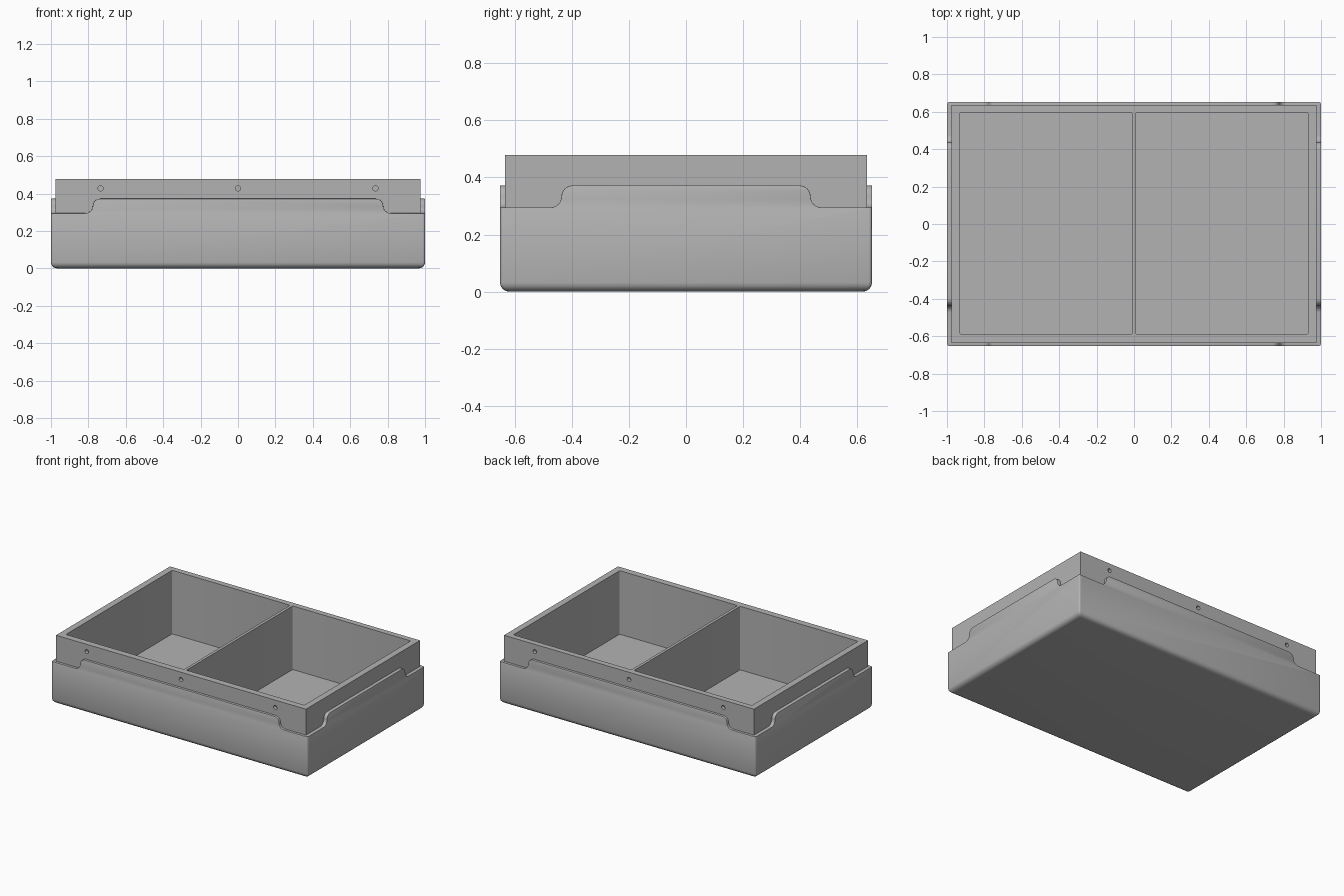
import bpy, bmesh
from math import sin, cos, pi, radians
from mathutils import Matrix

if "Cube" in bpy.data.objects:
    bpy.data.objects.remove(bpy.data.objects["Cube"], do_unlink=True)

HX, HY, TOP = 1.0, 0.652, 0.478        # outer half sizes and height
WX, WY = 0.975, 0.635                  # upper wall half sizes
LOW, HIGH = 0.295, 0.372               # lip heights at corners and middle

grey = bpy.data.materials.new("grey plastic")
grey.use_nodes = True
grey.diffuse_color = (0.45, 0.45, 0.45, 1)
grey.node_tree.nodes["Principled BSDF"].inputs["Base Color"].default_value = (0.45, 0.45, 0.45, 1)


def make_object(name, bm, helper=False):
    bmesh.ops.recalc_face_normals(bm, faces=bm.faces)
    mesh = bpy.data.meshes.new(name)
    bm.to_mesh(mesh)
    bm.free()
    mesh.materials.append(grey)
    obj = bpy.data.objects.new(name, mesh)
    bpy.context.collection.objects.link(obj)
    obj.hide_render = helper
    return obj


def loft(rings):
    """Closed solid through rings of equal point count."""
    bm = bmesh.new()
    loops = [[bm.verts.new(p) for p in ring] for ring in rings]
    n = len(loops[0])
    for a, b in zip(loops, loops[1:]):
        for i in range(n):
            j = (i + 1) % n
            bm.faces.new((a[i], a[j], b[j], b[i]))
    bm.faces.new(loops[0])
    bm.faces.new(loops[-1])
    return bm


def rounded_ring(cx, cy, hx, hy, r, z, steps=4):
    pts = []
    for k, (sx, sy) in enumerate([(1, 1), (-1, 1), (-1, -1), (1, -1)]):
        for i in range(steps + 1):
            a = (k + i / steps) * pi / 2
            pts.append((cx + sx * (hx - r) + r * cos(a),
                        cy + sy * (hy - r) + r * sin(a), z))
    return pts


def lip_outline(w, end):
    """Region above the lip: raised middle with an S curve down at each end."""
    r = (HIGH - LOW) / 2
    arc = [i * pi / 12 for i in range(7)]
    half = [(w + r * sin(a), HIGH - r + r * cos(a)) for a in arc]
    half += [(w + 2 * r - r * cos(a), LOW + r - r * sin(a)) for a in arc[1:]]
    half += [(end, LOW), (end, 0.6)]
    return half + [(-u, z) for u, z in reversed(half)]


def cut(target, cutters):
    """Subtract the cutters for good and remove them."""
    for c in cutters:
        mod = target.modifiers.new("cut", 'BOOLEAN')
        mod.operation, mod.solver, mod.object = 'DIFFERENCE', 'EXACT', c
    deps = bpy.context.evaluated_depsgraph_get()
    target.data = bpy.data.meshes.new_from_object(target.evaluated_get(deps))
    target.modifiers.clear()
    for c in cutters:
        bpy.data.objects.remove(c, do_unlink=True)


# Outer body with a rounded bottom edge
R = 0.032
levels = [(R * (1 - sin(i * pi / 8)), R * (1 - cos(i * pi / 8))) for i in range(5)]
levels.append((0, TOP))
tray = make_object("storage_tray", loft(
    [rounded_ring(0, 0, HX - d, HY - d, 0.012, z) for d, z in levels]))

# Step the four upper walls in behind the curved lip
cutters = []
for s in (-1, 1):
    front = lip_outline(0.738, 1.2)
    side = lip_outline(0.398, 0.9)
    cutters.append(make_object("lip_cutter", loft(
        [[(u, s * y, z) for u, z in front] for y in (WY, 0.8)]), True))
    cutters.append(make_object("lip_cutter", loft(
        [[(s * x, u, z) for u, z in side] for x in (WX, 1.2)]), True))
cut(tray, cutters)

# Soften the outer edge of the lip
bm = bmesh.new()
bm.from_mesh(tray.data)
bmesh.ops.remove_doubles(bm, verts=bm.verts, dist=0.0002)


def on_lip(e):
    outer = all(abs(v.co.x) > HX - 0.001 or abs(v.co.y) > HY - 0.001 for v in e.verts)
    inside = all(LOW - 0.01 < v.co.z < HIGH + 0.01 for v in e.verts)
    return outer and inside and len(e.link_faces) == 2 and e.calc_face_angle(0) > 1


bmesh.ops.bevel(bm, geom=[e for e in bm.edges if on_lip(e)], offset=0.006,
                segments=2, profile=0.5, affect='EDGES', clamp_overlap=True)
bm.to_mesh(tray.data)
bm.free()

# Two compartments and the screw holes along front and back
cutters = []
for s in (-1, 1):
    cutters.append(make_object("compartment_cutter", loft(
        [rounded_ring(s * 0.47, 0.003, 0.46, 0.592, 0.006, z) for z in (0.03, 0.6)]), True))
    for x in (-0.735, 0, 0.735):
        bm = bmesh.new()
        bmesh.ops.create_cone(bm, cap_ends=True, segments=20, radius1=0.014, radius2=0.014,
                              depth=0.05, matrix=Matrix.Translation((x, s * WY, 0.427))
                              @ Matrix.Rotation(pi / 2, 4, 'X'))
        cutters.append(make_object("hole_cutter", bm, True))
cut(tray, cutters)

bpy.ops.object.select_all(action='DESELECT')
tray.select_set(True)
bpy.context.view_layer.objects.active = tray
bpy.ops.object.shade_smooth_by_angle(angle=radians(30))
